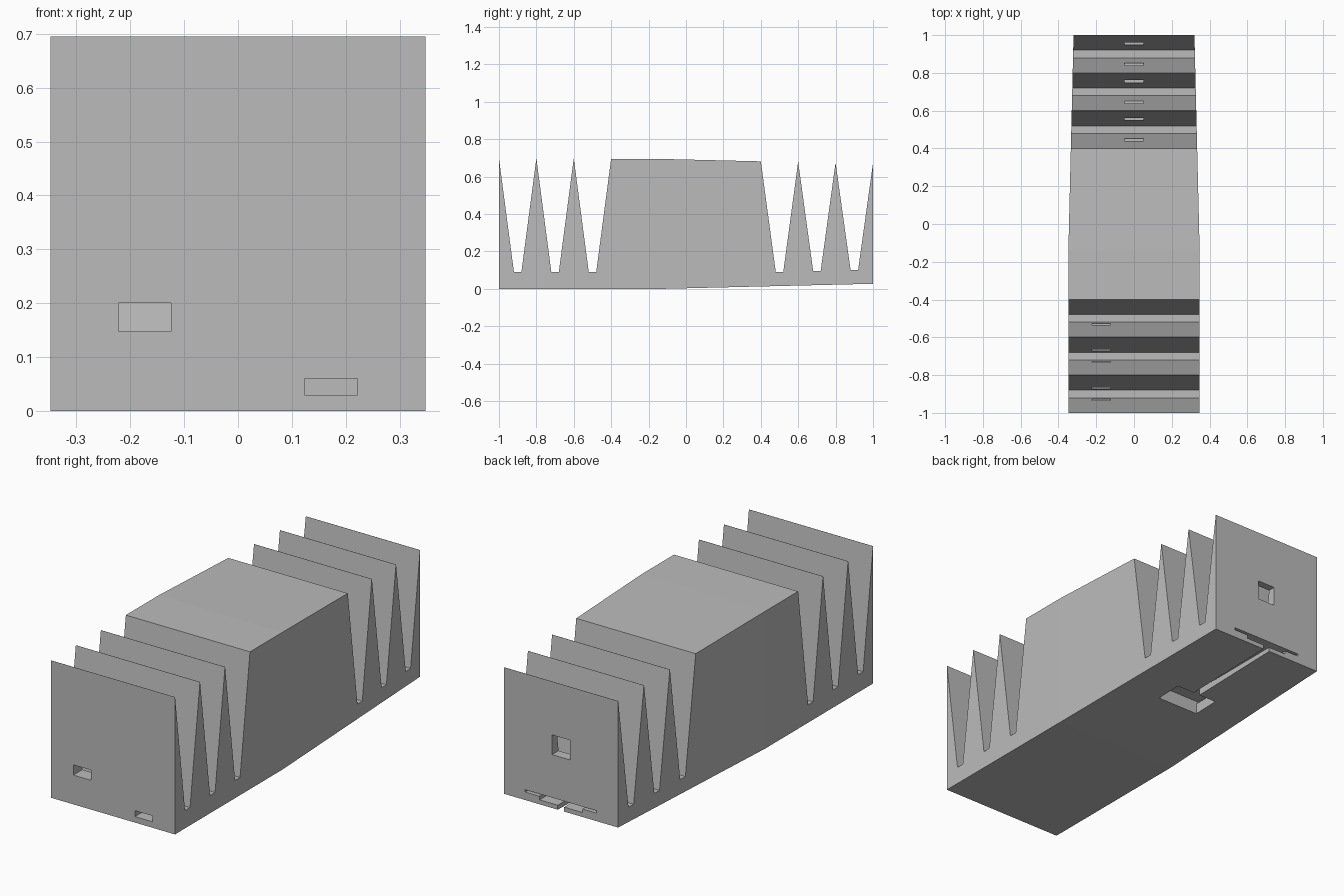
import bpy, bmesh

MID = 0.3475      # height of the central axis
KINK = -0.14      # where the rear taper begins


def half(y):
    """Half size of the square section at depth y."""
    return MID - 0.0241 * max(0.0, y - KINK)


def make_object(name, bm):
    bmesh.ops.recalc_face_normals(bm, faces=bm.faces[:])
    mesh = bpy.data.meshes.new(name)
    bm.to_mesh(mesh)
    bm.free()
    ob = bpy.data.objects.new(name, mesh)
    bpy.context.collection.objects.link(ob)
    return ob


def prism(name, profile, width):
    """Extrude a (y, z) profile across x."""
    bm = bmesh.new()
    face = bm.faces.new([bm.verts.new((-width, y, z)) for y, z in profile])
    ext = bmesh.ops.extrude_face_region(bm, geom=[face])
    moved = [v for v in ext["geom"] if isinstance(v, bmesh.types.BMVert)]
    bmesh.ops.translate(bm, verts=moved, vec=(2 * width, 0, 0))
    return make_object(name, bm)


def box(name, x, y, z):
    """Box from (min, max) pairs."""
    ob = prism(name, [(y[0], z[0]), (y[1], z[0]), (y[1], z[1]), (y[0], z[1])],
               (x[1] - x[0]) / 2)
    for v in ob.data.vertices:
        v.co.x += (x[0] + x[1]) / 2
    return ob


def cut(body, cutter):
    cutter.hide_render = True
    mod = body.modifiers.new("cut", "BOOLEAN")
    mod.operation = "DIFFERENCE"
    mod.solver = "EXACT"
    mod.object = cutter
    bpy.context.view_layer.objects.active = body
    bpy.ops.object.modifier_apply(modifier=mod.name)
    bpy.data.objects.remove(cutter)


old = bpy.data.objects.get("Cube")
if old:
    bpy.data.objects.remove(old)

# Body: square rings lofted along y, tapering to the rear
bm = bmesh.new()
rings = []
for y in (-1, KINK, 1):
    h = half(y)
    rings.append([bm.verts.new((sx * h, y, MID + sz * h))
                  for sx, sz in ((-1, -1), (1, -1), (1, 1), (-1, 1))])
for a, b in zip(rings, rings[1:]):
    for i in range(4):
        j = (i + 1) % 4
        bm.faces.new((a[i], a[j], b[j], b[i]))
bm.faces.new(rings[0])
bm.faces.new(rings[-1])
body = make_object("finned_body", bm)

# Tapered grooves leaving sharp fins at both ends
for yc, floor in ((-0.9, 0.09), (-0.7, 0.09), (-0.5, 0.09),
                  (0.5, 0.09), (0.7, 0.095), (0.9, 0.1)):
    rise = MID + half(yc) - floor
    top, wide = floor + 1.1 * rise, 0.02 + 1.1 * 0.0795
    cut(body, prism("groove", [(yc - 0.02, floor), (yc + 0.02, floor),
                               (yc + wide, top), (yc - wide, top)], 0.5))

# Square bore through the rear fins
cut(body, box("rear_bore", (-0.05, 0.05), (0.2, 1.1), (MID - 0.05, MID + 0.05)))

# Two rectangular openings in the front
cut(body, box("front_opening", (-0.222, -0.124), (-1.1, -0.5), (0.148, 0.2)))
cut(body, box("lower_opening", (0.123, 0.222), (-1.1, -0.5), (0.03, 0.06)))

# Rear keyed channel: wings, core, slit in the underside, entry pocket
cut(body, box("channel_wings", (-0.2, 0.2), (0.33, 1.1), (0.068, 0.08)))
cut(body, box("channel_core", (-0.12, 0.12), (0.33, 1.1), (0.05, 0.08)))
cut(body, box("underside_slit", (-0.018, 0.018), (0.4, 1.1), (-0.1, 0.07)))
cut(body, box("entry_pocket", (-0.118, 0.118), (0.33, 0.473), (-0.1, 0.08)))

# Plain grey
mat = bpy.data.materials.new("plain_grey")
grey = (0.5, 0.5, 0.5, 1)
mat.use_nodes = True
mat.diffuse_color = grey
mat.node_tree.nodes["Principled BSDF"].inputs["Base Color"].default_value = grey
body.data.materials.clear()
body.data.materials.append(mat)
for p in body.data.polygons:
    p.material_index = 0
